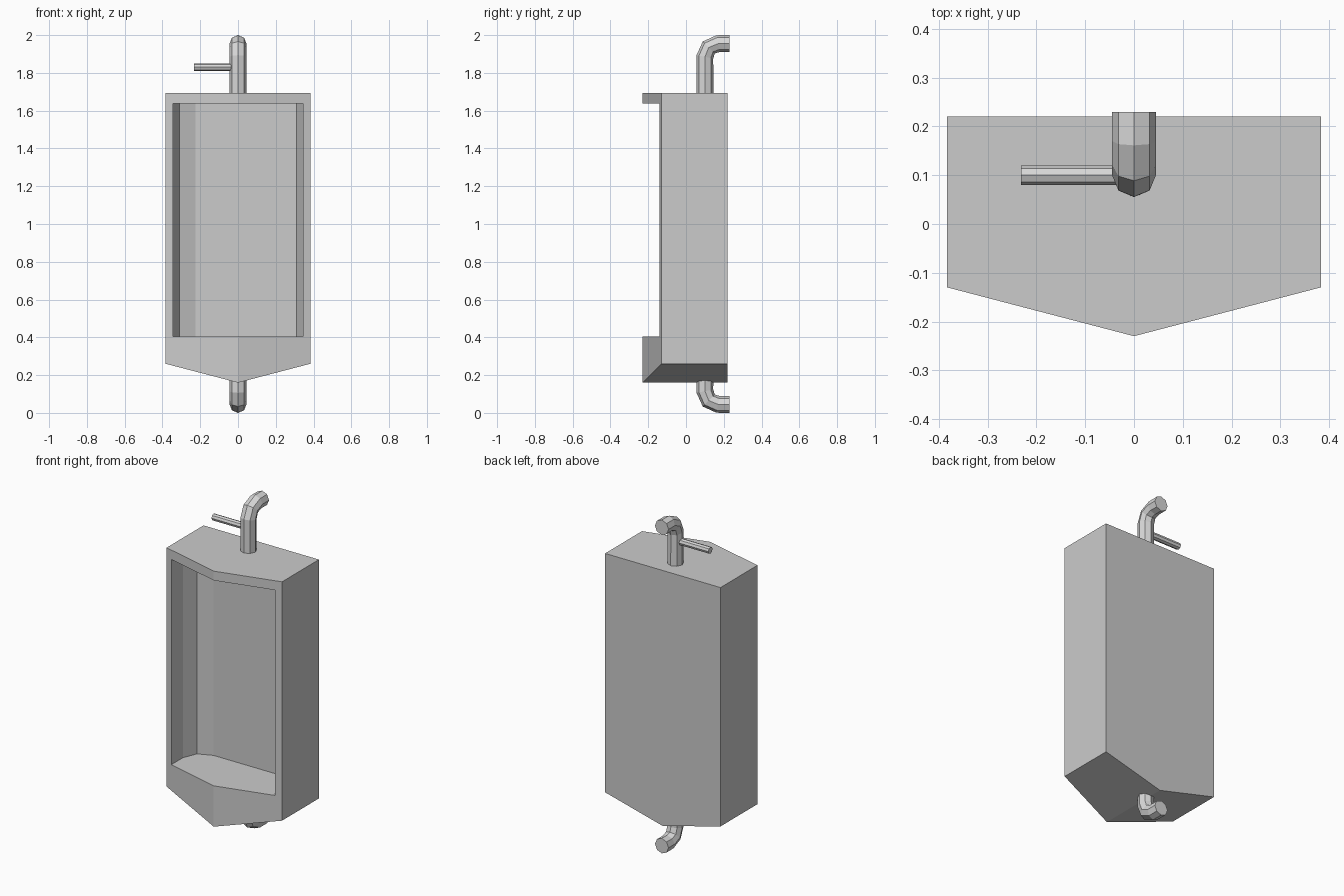
import bpy, bmesh, math
from mathutils import Vector

if "Cube" in bpy.data.objects:
    bpy.data.objects.remove(bpy.data.objects["Cube"])


def material(name, value):
    mat = bpy.data.materials.new(name)
    mat.diffuse_color = (value, value, value, 1)
    mat.use_nodes = True
    mat.node_tree.nodes["Principled BSDF"].inputs["Base Color"].default_value = mat.diffuse_color
    return mat


ceramic = material("ceramic grey", 0.60)
metal = material("pipe grey", 0.68)


def make_object(name, bm, mat):
    bmesh.ops.recalc_face_normals(bm, faces=bm.faces)
    mesh = bpy.data.meshes.new(name)
    bm.to_mesh(mesh)
    bm.free()
    mesh.materials.append(mat)
    obj = bpy.data.objects.new(name, mesh)
    bpy.context.collection.objects.link(obj)
    return obj


def prism(name, plan, bottom, top, mat):
    """Upright prism; bottom is a height or a function of x."""
    bm = bmesh.new()
    low = [bm.verts.new((x, y, bottom(x) if callable(bottom) else bottom)) for x, y in plan]
    high = [bm.verts.new((x, y, top)) for x, y in plan]
    n = len(plan)
    for i in range(n):
        j = (i + 1) % n
        bm.faces.new((low[i], low[j], high[j], high[i]))
    bm.faces.new(high)
    if callable(bottom):  # keel: split along the middle, from back to front
        bm.faces.new((low[0], low[1], low[2], low[3]))
        bm.faces.new((low[3], low[4], low[5], low[0]))
    else:
        bm.faces.new(low)
    return make_object(name, bm, mat)


def tube(name, path, radius, side, mat, sides=8):
    """Capped tube along a planar path; side is the normal of that plane."""
    bm = bmesh.new()
    path = [Vector(p) for p in path]
    side = Vector(side)
    rings = []
    for i, p in enumerate(path):
        steps = []
        if i > 0:
            steps.append((p - path[i - 1]).normalized())
        if i < len(path) - 1:
            steps.append((path[i + 1] - p).normalized())
        tangent = sum(steps, Vector()).normalized()
        up = tangent.cross(side)
        angles = [2 * math.pi * k / sides for k in range(sides)]
        rings.append([bm.verts.new(p + radius * (math.cos(a) * side + math.sin(a) * up))
                      for a in angles])
    for a, b in zip(rings, rings[1:]):
        for k in range(sides):
            m = (k + 1) % sides
            bm.faces.new((a[k], a[m], b[m], b[k]))
    bm.faces.new(rings[0])
    bm.faces.new(rings[-1])
    return make_object(name, bm, mat)


# Basin body: pointed front and a keel-shaped underside
W, BACK, CORNER, TIP = 0.383, 0.22, -0.13, -0.23
outline = [(0, BACK), (-W, BACK), (-W, CORNER), (0, TIP), (W, CORNER), (W, BACK)]
body = prism("basin_body", outline, lambda x: 0.16 + 0.10 * abs(x) / W, 1.693, ceramic)

# Recess cut through the front, with chamfer-rounded back corners
half, r, depth = 0.345, 0.12, 0.09
corner = [(half - r + r * math.cos(a), depth - r + r * math.sin(a))
          for a in (0, math.pi / 4, math.pi / 2)]
right = [(half, -0.4)] + corner
cutter = prism("recess_cutter", right + [(-x, y) for x, y in reversed(right)],
               0.405, 1.637, ceramic)
cutter.hide_render = True
cutter.hide_set(True)
cut = body.modifiers.new("recess", 'BOOLEAN')
cut.operation = 'DIFFERENCE'
cut.solver = 'EXACT'
cut.object = cutter


# Supply and drain pipes: vertical run, two-step elbow, then into the wall
def elbow_pipe(name, start, end, direction):
    bend, cy = 0.07, 0.17
    path = [(0, cy - bend, start)]
    for k in range(3):
        a = k * math.pi / 4
        path.append((0, cy - bend * math.cos(a),
                     end - direction * bend * (1 - math.sin(a))))
    path.append((0, 0.23, end))
    return tube(name, path, 0.045, (1, 0, 0), metal)


elbow_pipe("supply_pipe", 1.66, 1.955, 1)
elbow_pipe("drain_pipe", 0.25, 0.045, -1)

# Flush handle
tube("flush_handle", [(-0.232, 0.1, 1.83), (0, 0.1, 1.83)], 0.02, (0, 1, 0), metal)
